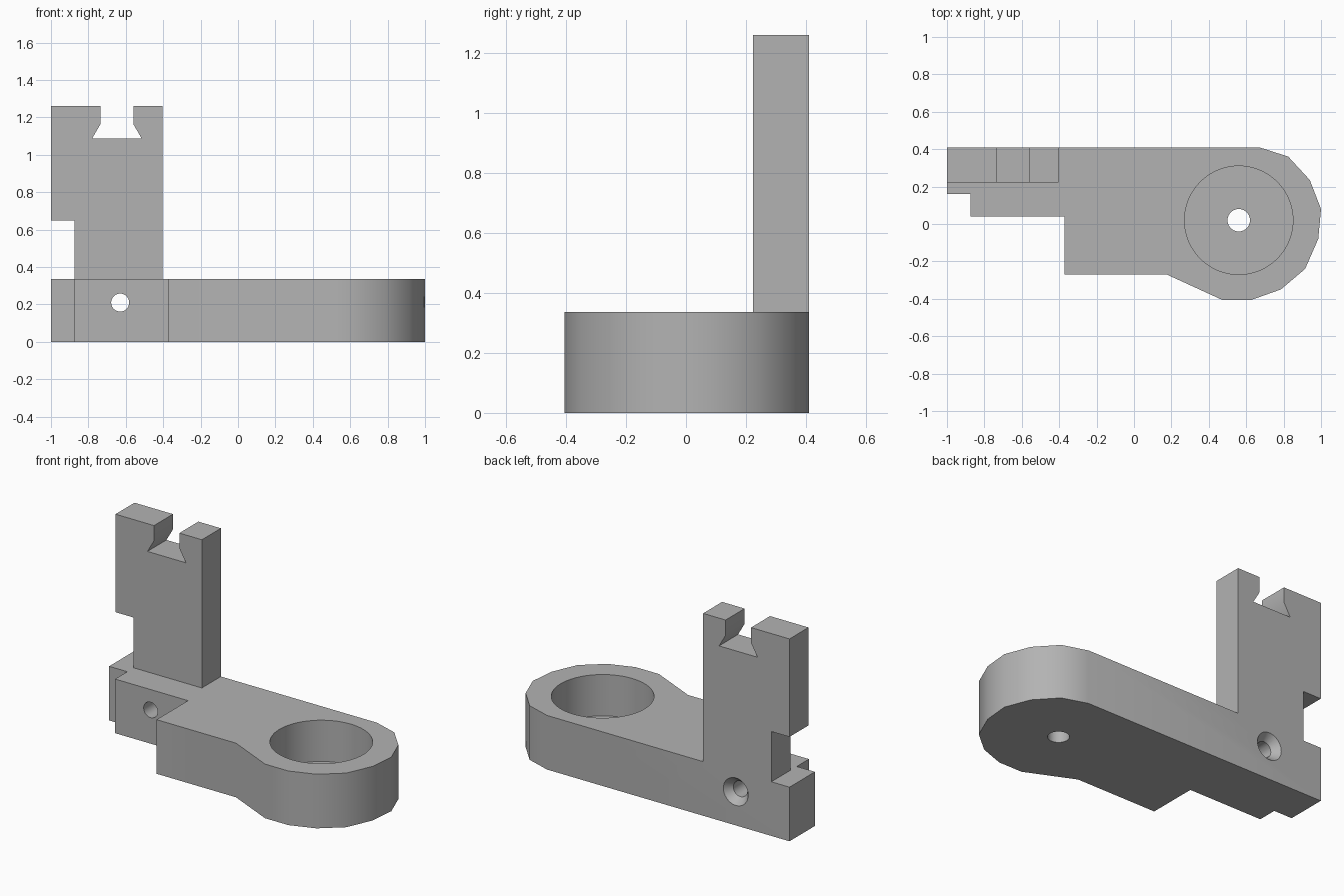
import bpy, bmesh, math
from mathutils import Matrix, Vector

cube = bpy.data.objects.get("Cube")
if cube:
    bpy.data.objects.remove(cube, do_unlink=True)

grey = bpy.data.materials.new("plain grey")
grey.use_nodes = True
colour = (0.45, 0.45, 0.45, 1)
grey.diffuse_color = colour
grey.node_tree.nodes["Principled BSDF"].inputs["Base Color"].default_value = colour


def add_object(name, bm):
    bmesh.ops.recalc_face_normals(bm, faces=bm.faces)
    mesh = bpy.data.meshes.new(name)
    bm.to_mesh(mesh)
    bm.free()
    mesh.materials.append(grey)
    obj = bpy.data.objects.new(name, mesh)
    bpy.context.collection.objects.link(obj)
    return obj


def extrude(name, points, offset):
    """Closed outline pushed along an offset into a solid."""
    bm = bmesh.new()
    face = bm.faces.new([bm.verts.new(p) for p in points])
    result = bmesh.ops.extrude_face_region(bm, geom=[face])
    moved = [v for v in result["geom"] if isinstance(v, bmesh.types.BMVert)]
    bmesh.ops.translate(bm, verts=moved, vec=Vector(offset))
    return add_object(name, bm)


def cone(name, start, r1, r2, length, along_y=False):
    """Round cutter running up from start, or backwards along y."""
    bm = bmesh.new()
    turn = Matrix.Rotation(-math.pi / 2 if along_y else 0, 4, "X")
    matrix = Matrix.Translation(start) @ turn @ Matrix.Translation((0, 0, length / 2))
    bmesh.ops.create_cone(bm, cap_ends=True, segments=64, radius1=r1,
                          radius2=r2, depth=length, matrix=matrix)
    return add_object(name, bm)


def combine(target, other, operation):
    mod = target.modifiers.new(other.name, "BOOLEAN")
    mod.operation = operation
    mod.solver = "EXACT"
    mod.object = other
    bpy.context.view_layer.update()
    baked = bpy.data.meshes.new_from_object(
        target.evaluated_get(bpy.context.evaluated_depsgraph_get()))
    target.modifiers.clear()
    target.data = baked
    bpy.data.objects.remove(other, do_unlink=True)


HEIGHT, BACK = 0.337, 0.41

# Base arm: stepped at one end, faceted round head at the other
outline = [(-1, BACK), (-1, 0.16), (-0.875, 0.16), (-0.875, 0.04),
           (-0.372, 0.04), (-0.372, -0.27), (0.175, -0.27), (0.47, -0.405),
           (0.63, -0.405), (0.785, -0.35), (0.915, -0.24), (0.985, -0.08),
           (1, 0.08), (0.94, 0.235), (0.825, 0.36), (0.67, BACK)]
bracket = extrude("bracket", [(x, y, 0) for x, y in outline], (0, 0, HEIGHT))

# Upright: side notch below, dovetail slot on top
profile = [(-0.875, 0.3), (-0.405, 0.3), (-0.405, 1.26), (-0.56, 1.26),
           (-0.56, 1.165), (-0.515, 1.087), (-0.78, 1.087), (-0.735, 1.165),
           (-0.735, 1.26), (-1, 1.26), (-1, 0.65), (-0.875, 0.65)]
upright = extrude("upright", [(x, BACK, z) for x, z in profile], (0, -0.187, 0))
combine(bracket, upright, "UNION")

# Round pocket with a drain hole, and a countersunk screw hole
for cutter in (
    cone("pocket", (0.56, 0.02, 0.08), 0.29, 0.29, 0.5),
    cone("drain_hole", (0.56, 0.02, -0.1), 0.06, 0.06, 0.3),
    cone("screw_hole", (-0.63, -0.1, 0.21), 0.048, 0.048, 0.7, True),
    cone("countersink", (-0.63, 0.36, 0.21), 0.044, 0.102, 0.07, True),
):
    combine(bracket, cutter, "DIFFERENCE")

# Smooth the round walls, keep hard corners
bpy.ops.object.select_all(action="DESELECT")
bracket.select_set(True)
bpy.context.view_layer.objects.active = bracket
bpy.ops.object.shade_smooth_by_angle(angle=math.radians(30))
